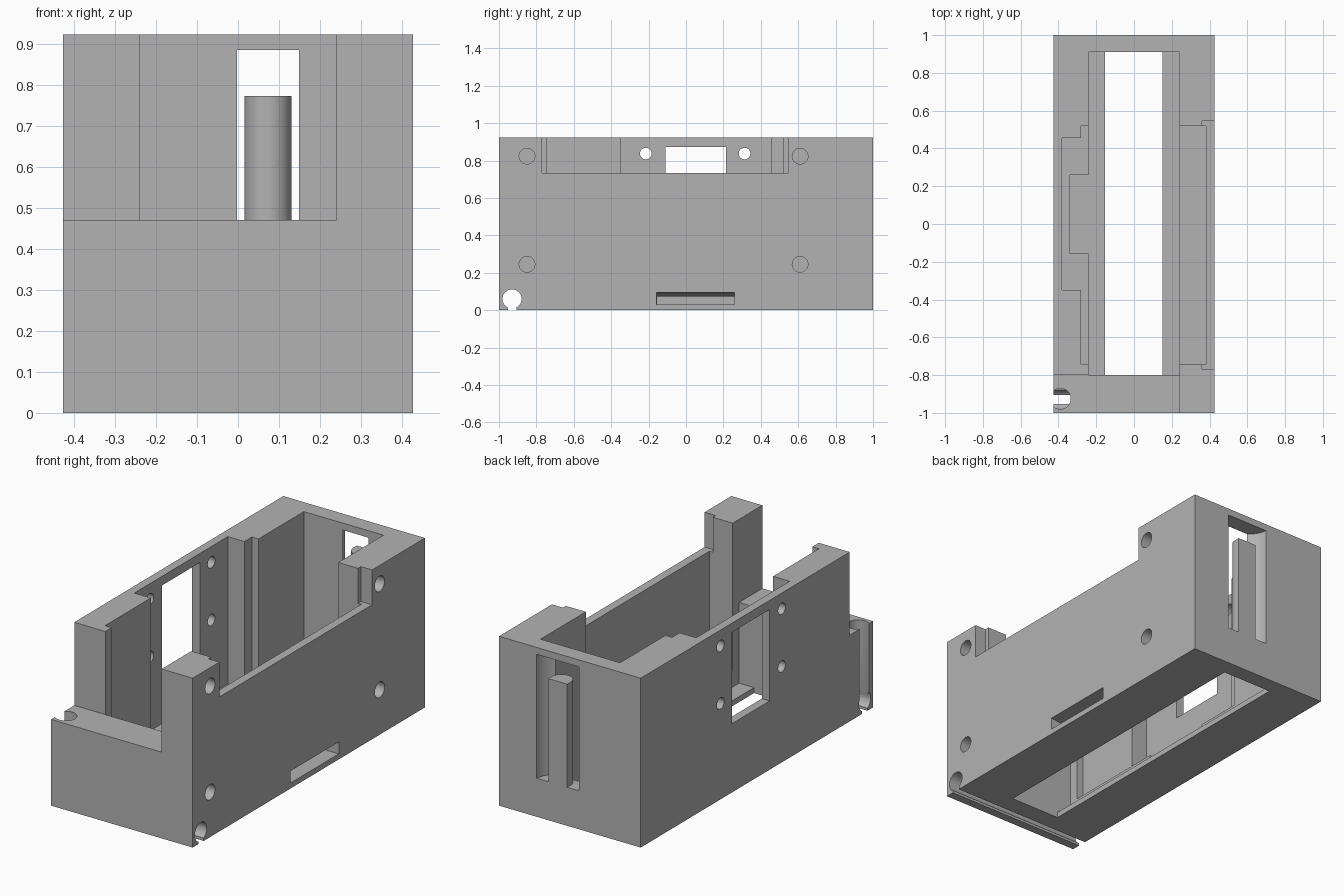
import bpy, bmesh, math
from mathutils import Matrix, Vector

scene = bpy.context.scene
old = bpy.data.objects.get("Cube")
if old:
    bpy.data.objects.remove(old, do_unlink=True)

grey = bpy.data.materials.new("plain_grey")
grey.use_nodes = True
COLOUR = (0.45, 0.45, 0.45, 1)
grey.diffuse_color = COLOUR
grey.node_tree.nodes["Principled BSDF"].inputs["Base Color"].default_value = COLOUR


def add_object(name, bm):
    bmesh.ops.recalc_face_normals(bm, faces=bm.faces)
    mesh = bpy.data.meshes.new(name)
    bm.to_mesh(mesh)
    bm.free()
    mesh.materials.append(grey)
    obj = bpy.data.objects.new(name, mesh)
    scene.collection.objects.link(obj)
    return obj


def box(name, x, y, z):
    bm = bmesh.new()
    size = Vector((x[1] - x[0], y[1] - y[0], z[1] - z[0]))
    mid = Vector((sum(x), sum(y), sum(z))) / 2
    bmesh.ops.create_cube(bm, size=1, matrix=Matrix.Translation(mid) @ Matrix.Diagonal(size).to_4x4())
    return add_object(name, bm)


def cylinder(name, start, end, radius):
    a, b = Vector(start), Vector(end)
    turn = (b - a).to_track_quat('Z', 'Y').to_matrix().to_4x4()
    bm = bmesh.new()
    bmesh.ops.create_cone(bm, cap_ends=True, segments=48, radius1=radius, radius2=radius,
                          depth=(b - a).length, matrix=Matrix.Translation((a + b) / 2) @ turn)
    return add_object(name, bm)


def prism(name, points, direction):
    bm = bmesh.new()
    face = bm.faces.new([bm.verts.new(p) for p in points])
    grown = bmesh.ops.extrude_face_region(bm, geom=[face])
    bmesh.ops.translate(bm, vec=direction,
                        verts=[v for v in grown["geom"] if isinstance(v, bmesh.types.BMVert)])
    return add_object(name, bm)


TOP = 1.1      # above the rim, for open-topped cuts
FLOOR = 0.03   # cavity floor
LEDGE = 0.12   # floor of the side pockets

housing = box("housing", (-0.427, 0.427), (-1, 1), (0, 0.923))

cutters = [
    # main cavity, low front and bottom opening
    box("cavity", (-0.24, 0.24), (-0.8, 0.91), (FLOOR, TOP)),
    box("low_front", (-0.6, 0.24), (-1.2, -0.8), (0.47, TOP)),
    box("bottom_opening", (-0.153, 0.15), (-0.8, 0.91), (-0.1, 0.2)),
    # side pockets
    box("plus_pocket", (0.1, 0.38), (-0.745, 0.52), (LEDGE, TOP)),
    box("plus_rim_notch", (0.36, 0.6), (-0.77, 0.545), (0.733, TOP)),
    box("minus_pocket", (-0.28, -0.1), (-0.745, 0.52), (LEDGE, TOP)),
    box("minus_deep_pocket", (-0.38, -0.1), (-0.35, 0.455), (LEDGE, TOP)),
    box("minus_floor_recess", (-0.34, -0.1), (-0.155, 0.26), (FLOOR, 0.3)),
    # side window and cable passage with a sloping roof
    box("side_window", (-0.6, -0.3), (-0.11, 0.215), (0.375, 0.873)),
    prism("cable_passage", [(0.2, -0.157, FLOOR), (0.5, -0.157, FLOOR), (0.5, -0.157, 0.103),
                            (0.427, -0.157, 0.095), (0.24, -0.157, 0.074), (0.2, -0.157, 0.07)],
          (0, 0.415, 0)),
    # rounded back slot
    cylinder("back_slot", (0.073, 1.013, 0.21), (0.073, 1.013, 0.885), 0.128),
    # corner wire channel
    cylinder("cross_channel", (-0.6, -0.93, 0.06), (0.6, -0.93, 0.06), 0.051),
    box("channel_slit", (-0.6, 0.6), (-0.952, -0.905), (-0.1, 0.05)),
    cylinder("corner_channel", (-0.39, -0.925, 0.05), (-0.39, -0.925, 0.6), 0.055),
]
# window screw holes
for y in (-0.215, 0.313):
    for z in (0.523, 0.837):
        cutters.append(cylinder("window_hole", (-0.6, y, z), (-0.3, y, z), 0.031))
# blind holes on the other side
for y in (-0.85, 0.61):
    for z in (0.245, 0.823):
        cutters.append(cylinder("blind_hole", (0.6, y, z), (0.3, y, z), 0.042))

for cutter in cutters:
    cutter.hide_render = True
    mod = housing.modifiers.new(cutter.name, 'BOOLEAN')
    mod.operation = 'DIFFERENCE'
    mod.solver = 'EXACT'
    mod.object = cutter

# bake the cuts and drop the cutters
bpy.context.view_layer.update()
graph = bpy.context.evaluated_depsgraph_get()
housing_mesh = bpy.data.meshes.new_from_object(housing.evaluated_get(graph))
housing.modifiers.clear()
housing.data = housing_mesh
for cutter in cutters:
    bpy.data.objects.remove(cutter, do_unlink=True)

# post in the back slot: flat outside, round inside
R = 0.057
arc = [math.pi * i / 24 for i in range(25)]
outline = [(0.073 + R, 1, 0.2), (0.073 - R, 1, 0.2)]
outline += [(0.073 - R * math.cos(a), 0.969 - R * math.sin(a), 0.2) for a in arc]
post = prism("back_post", outline, (0, 0, 0.572))

bpy.ops.object.select_all(action='DESELECT')
for obj in (housing, post):
    obj.select_set(True)
bpy.context.view_layer.objects.active = housing
bpy.ops.object.shade_smooth_by_angle(angle=math.radians(30))
